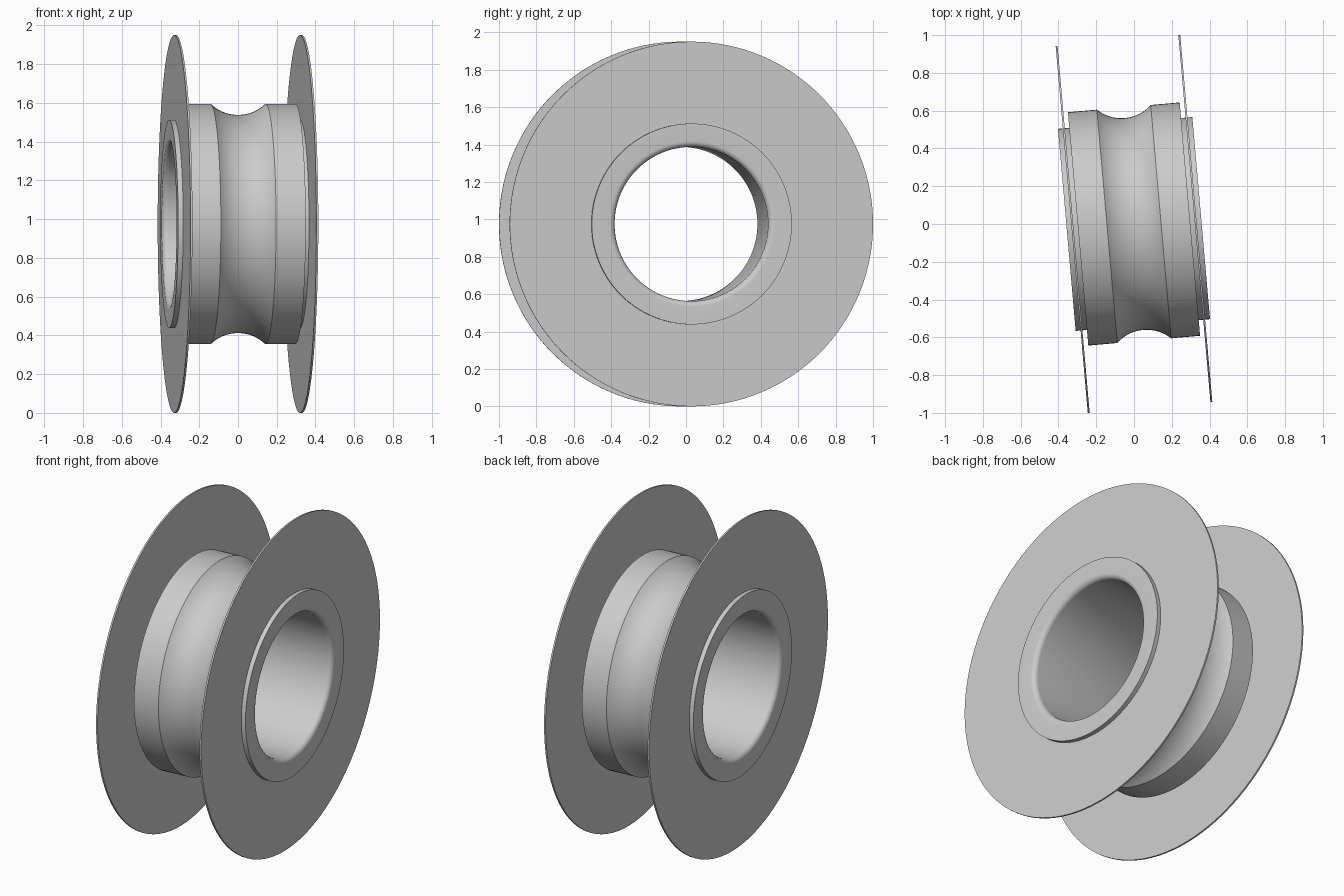
import bpy, bmesh, math
from mathutils import Matrix, Vector

cube = bpy.data.objects.get("Cube")
if cube:
    bpy.data.objects.remove(cube, do_unlink=True)

TILT = math.radians(5)
PLACE = Matrix.Translation((0, 0, 0.975)) @ Matrix.Rotation(TILT, 4, 'Z')
SEGMENTS = 128

grey = bpy.data.materials.new("light_grey")
grey.use_nodes = True
grey.diffuse_color = (0.6, 0.6, 0.6, 1)
grey.node_tree.nodes["Principled BSDF"].inputs["Base Color"].default_value = grey.diffuse_color


def arc(cx, cr, radius, start, end, steps):
    """Points (along axis, radius) on a circular arc, angles in degrees."""
    points = []
    for i in range(steps + 1):
        a = math.radians(start + (end - start) * i / steps)
        points.append((cx + radius * math.cos(a), cr + radius * math.sin(a)))
    return points


def lathe(name, profile):
    """Revolve a closed (along axis, radius) profile about the tilted axis."""
    bm = bmesh.new()
    verts = [bm.verts.new((x, 0, r)) for x, r in profile]
    edges = [bm.edges.new((a, b)) for a, b in zip(verts, verts[1:] + verts[:1])]
    bmesh.ops.spin(bm, geom=verts + edges, cent=Vector(), axis=(1, 0, 0),
                   angle=math.tau, steps=SEGMENTS)
    bmesh.ops.remove_doubles(bm, verts=bm.verts, dist=0.00001)
    bmesh.ops.recalc_face_normals(bm, faces=bm.faces)
    mesh = bpy.data.meshes.new(name)
    bm.to_mesh(mesh)
    bm.free()
    mesh.materials.append(grey)
    obj = bpy.data.objects.new(name, mesh)
    bpy.context.collection.objects.link(obj)
    obj.matrix_world = PLACE
    bpy.ops.object.select_all(action='DESELECT')
    obj.select_set(True)
    bpy.context.view_layer.objects.active = obj
    bpy.ops.object.shade_smooth_by_angle(angle=math.radians(30))
    return obj


# Hub: grooved drum, stepped ends and a bore with rounded mouths
drum_r, drum_half = 0.62, 0.297
hub_r, hub_half = 0.537, 0.357
bore_r, fillet = 0.412, 0.03
groove_half, groove_depth = 0.143, 0.057
groove_r = (groove_half ** 2 + groove_depth ** 2) / (2 * groove_depth)
spread = math.degrees(math.asin(groove_half / groove_r))

groove = arc(0, drum_r - groove_depth + groove_r, groove_r, 270 - spread, 270 + spread, 20)
right_step = [(drum_half, drum_r), (drum_half, hub_r), (hub_half, hub_r)]
right_mouth = arc(hub_half - fillet, bore_r + fillet, fillet, 0, -90, 6)
right_end = right_step + right_mouth
left_end = [(-x, r) for x, r in reversed(right_end)]
lathe("hub", groove + right_end + left_end)

# Flanges: thin discs seated on the stepped ends
for side, name in ((-1, "right_flange"), (1, "left_flange")):
    inner, outer = side * 0.321, side * 0.331
    lathe(name, [(inner, hub_r - 0.01), (inner, 0.975), (outer, 0.975), (outer, hub_r - 0.01)])
